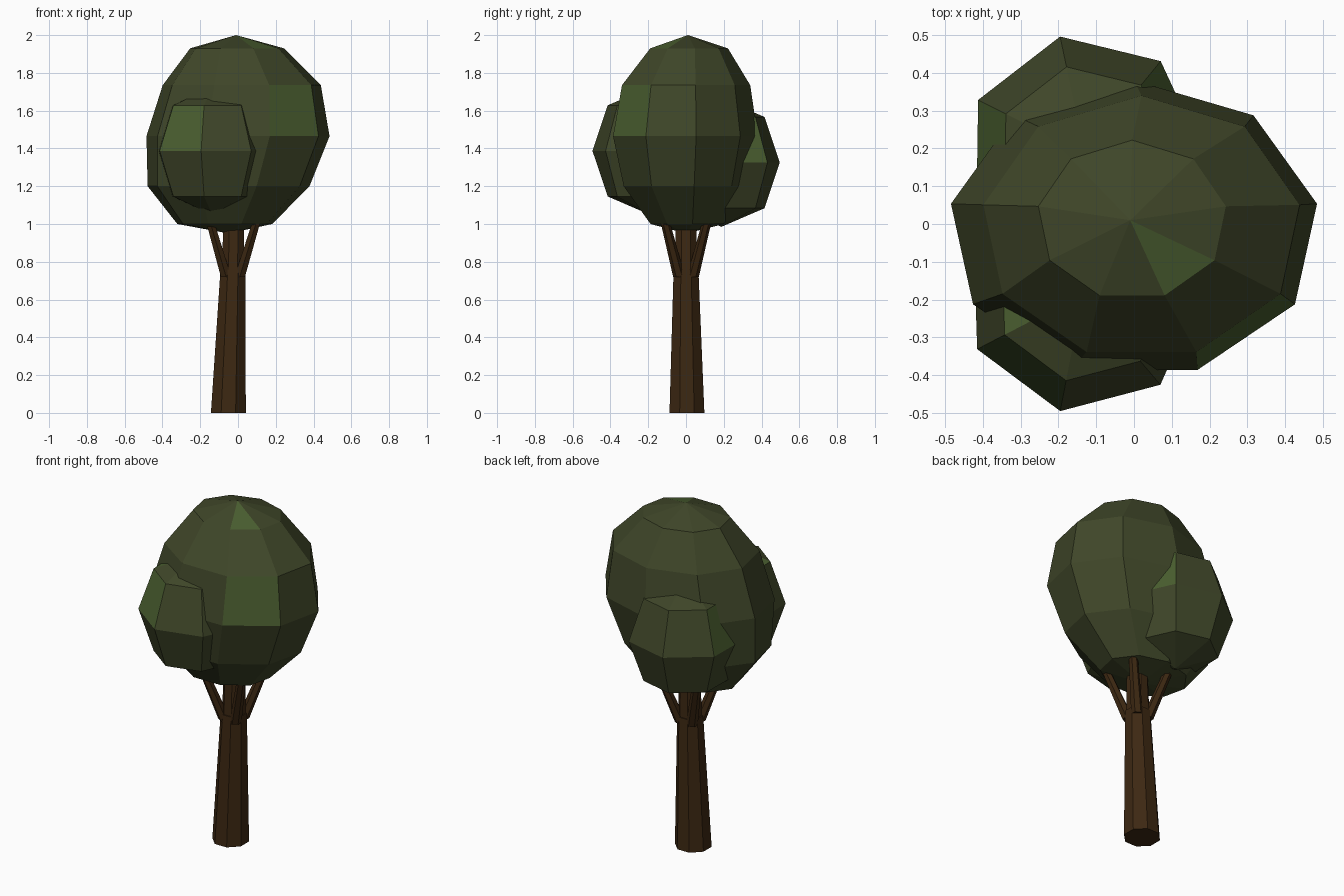
import bpy, bmesh, math
from mathutils import Vector

if "Cube" in bpy.data.objects:
    bpy.data.objects.remove(bpy.data.objects["Cube"])


def material(name, rgb):
    m = bpy.data.materials.new(name)
    m.diffuse_color = (*rgb, 1)
    m.use_nodes = True
    m.node_tree.nodes["Principled BSDF"].inputs["Base Color"].default_value = m.diffuse_color
    return m


DARK = material("dark_leaf_green", (0.050, 0.062, 0.022))
LIGHT = material("light_leaf_green", (0.070, 0.115, 0.030))
BARK = material("bark_brown", (0.046, 0.021, 0.006))


def finish(name, bm, mats):
    bmesh.ops.recalc_face_normals(bm, faces=bm.faces)
    me = bpy.data.meshes.new(name)
    bm.to_mesh(me)
    bm.free()
    for m in mats:
        me.materials.append(m)
    ob = bpy.data.objects.new(name, me)
    bpy.context.collection.objects.link(ob)
    return ob


def foliage(name, sides, phase, top, rings, bottom, light):
    """Faceted blob; rings are (cx, cy, z, rx, ry); light holds (band, segment)."""
    bm = bmesh.new()
    rows = []
    for cx, cy, z, rx, ry in rings:
        row = []
        for i in range(sides):
            a = math.radians(phase) + i * math.tau / sides
            row.append(bm.verts.new((cx + rx * math.cos(a), cy + ry * math.sin(a), z)))
        rows.append(row)
    t, b = bm.verts.new(top), bm.verts.new(bottom)
    for i in range(sides):
        j = (i + 1) % sides
        strip = [(t, rows[0][i], rows[0][j])]
        for r0, r1 in zip(rows, rows[1:]):
            strip.append((r0[i], r1[i], r1[j], r0[j]))
        strip.append((rows[-1][i], b, rows[-1][j]))
        for band, vs in enumerate(strip):
            f = bm.faces.new(vs)
            f.material_index = 1 if (band, i) in light else 0
    return finish(name, bm, [DARK, LIGHT])


def limb(name, points, sides):
    """Tapered prism through (position, radius) points, with level ends."""
    bm = bmesh.new()
    rows = []
    for p, r in points:
        rows.append([bm.verts.new(Vector(p) + Vector((
            r * math.cos((i + .5) * math.tau / sides),
            r * math.sin((i + .5) * math.tau / sides), 0))) for i in range(sides)])
    for r0, r1 in zip(rows, rows[1:]):
        for i in range(sides):
            j = (i + 1) % sides
            bm.faces.new((r0[i], r0[j], r1[j], r1[i]))
    bm.faces.new(rows[0][::-1])
    bm.faces.new(rows[-1])
    return finish(name, bm, [BARK])


# main crown: nine sided, leaning slightly towards -x at the bottom
foliage("main_crown", 9, 10, (-0.01, 0.01, 2.0),
        [(-0.005, 0.01, 1.93, 0.252, 0.212),
         (0.02, -0.01, 1.735, 0.425, 0.35),
         (0.0, -0.015, 1.465, 0.492, 0.395),
         (-0.05, -0.015, 1.2, 0.435, 0.335),
         (-0.07, 0.0, 1.0, 0.255, 0.2)],
        (-0.05, 0.0, 0.95), {(0, 7), (2, 7)})


# two smaller crowns on the left, front and back
def side_crown(name, cx, cy, cz, phase, light):
    r, rz = 0.316, 0.34
    rings = [(cx, cy, cz + rz * s, r * k, r * k)
             for s, k in ((.71, .74), (0, 1), (-.71, .74))]
    foliage(name, 7, phase, (cx, cy, cz + rz), rings, (cx, cy, cz - rz), light)


side_crown("front_crown", -0.135, -0.185, 1.387, 259, {(1, 6), (0, 5)})
side_crown("back_crown", -0.13, 0.187, 1.325, 102, {(1, 1), (0, 5), (1, 5)})

# trunk with its core running up into the leaves
limb("trunk", [((-0.051, 0.005, 0), 0.1), ((-0.027, 0, 0.76), 0.071)], 8)
limb("trunk_core", [((-0.027, 0, 0.7), 0.066), ((-0.022, 0, 1.1), 0.056)], 8)

# four branches spreading diagonally
for sx, side in ((-1, "left"), (1, "right")):
    for sy, end in ((-1, "front"), (1, "back")):
        limb(f"{end}_{side}_branch",
             [((-0.027 + sx * 0.036, sy * 0.036, 0.72), 0.032),
              ((-0.025 + sx * 0.128, sy * 0.115, 1.03), 0.024)], 6)
